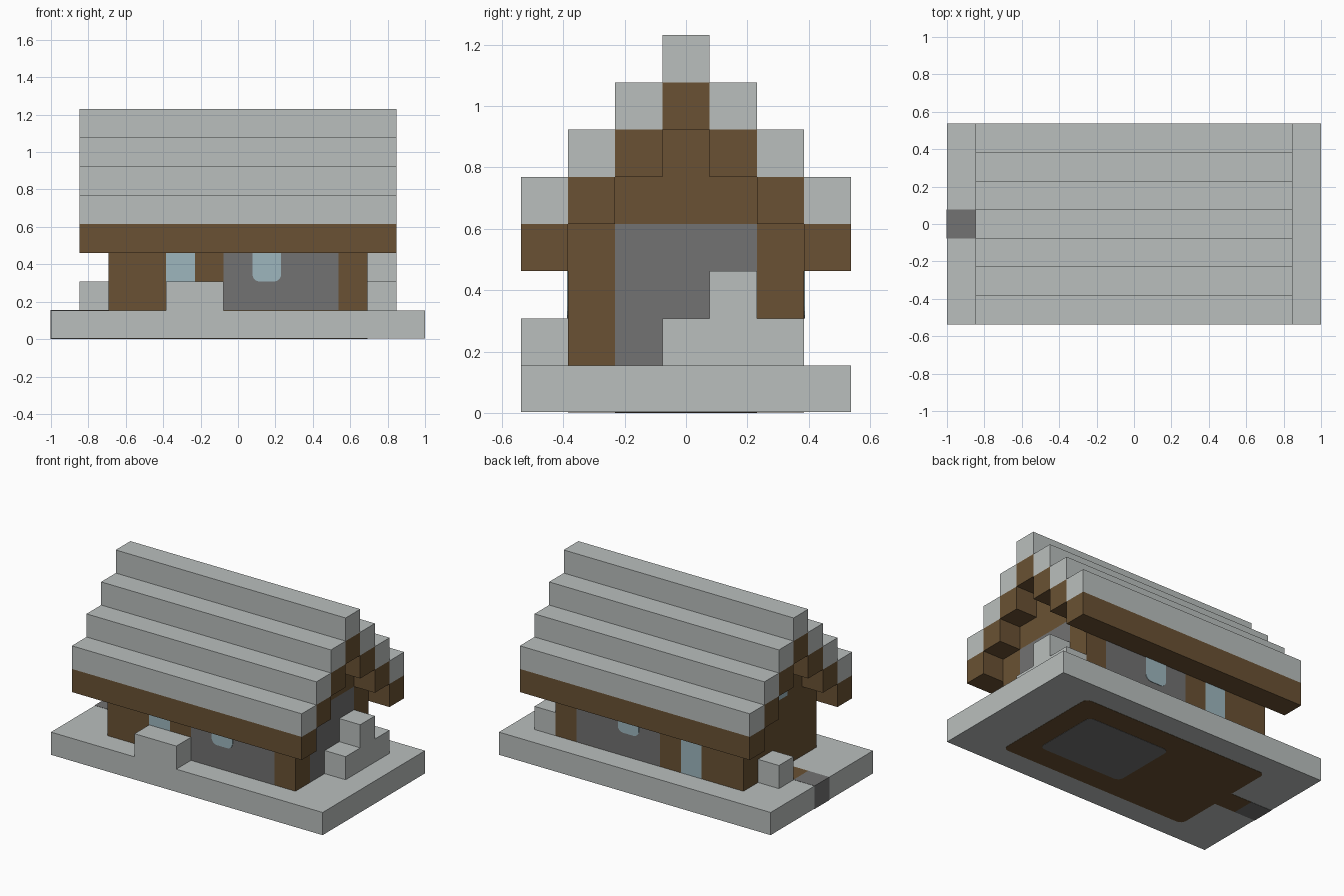
import bpy, bmesh
from mathutils import Vector

if "Cube" in bpy.data.objects:
    bpy.data.objects.remove(bpy.data.objects["Cube"], do_unlink=True)

U = 2 / 13      # one building block
E = 0.0015      # how far painted plates stand proud


def material(name, rgb):
    m = bpy.data.materials.new(name)
    m.use_nodes = True
    m.diffuse_color = (*rgb, 1)
    bsdf = m.node_tree.nodes["Principled BSDF"]
    bsdf.inputs["Base Color"].default_value = (*rgb, 1)
    bsdf.inputs["Roughness"].default_value = 0.9
    return m


STONE = material("light_stone", (0.49, 0.52, 0.51))
SLATE = material("dark_stone", (0.168, 0.168, 0.168))
WOOD = material("brown_wood", (0.144, 0.083, 0.033))
GLASS = material("pale_glass", (0.337, 0.468, 0.515))


def solid(name, mat, lo, hi, rounded=None, radius=0.25 * U):
    """Box between two corners; edges picked by a rule may be rounded."""
    lo, hi = Vector(lo), Vector(hi)
    bm = bmesh.new()
    bmesh.ops.create_cube(bm, size=1)
    for v in bm.verts:
        v.co = (lo + hi) / 2 + v.co * (hi - lo)
    if rounded:
        edges = [e for e in bm.edges if rounded(*e.verts)]
        bmesh.ops.bevel(bm, geom=edges, offset=radius, segments=4,
                        profile=0.5, affect='EDGES')
    mesh = bpy.data.meshes.new(name)
    bm.to_mesh(mesh)
    bm.free()
    mesh.materials.append(mat)
    ob = bpy.data.objects.new(name, mesh)
    bpy.context.collection.objects.link(ob)
    return ob


def blocks(name, mat, x, y, z):
    """Box covering inclusive ranges of blocks, x and y counted from the centre."""
    return solid(name, mat,
                 ((x[0] - .5) * U, (y[0] - .5) * U, z[0] * U),
                 ((x[1] + .5) * U, (y[1] + .5) * U, (z[1] + 1) * U))


def upright(a, b):
    return abs(a.co.z - b.co.z) > U / 2


# Ground slab with the floor and path set into it
solid("ground_slab", STONE, (-1, -3.5 * U, 2 * E), (1, 3.5 * U, U))
solid("wood_floor", WOOD, (-4.5 * U, -2.5 * U, E), (4.5 * U, 2.5 * U, U + E / 2), upright)
solid("hearth_floor", SLATE, (-.5 * U, -1.5 * U, 0), (3.5 * U, 1.5 * U, U + E), upright)
solid("path_wood", WOOD, (-5.5 * U, -.5 * U, E), (-4.5 * U, .5 * U, U + E))
solid("path_stone", SLATE, (-1 - E, -.5 * U, E), (-5.5 * U, .5 * U, U + E))

# Long walls, same on both sides
for s, side in ((-1, "front"), (1, "back")):
    row = (2 * s, 2 * s)
    blocks(side + "_wall_wood", WOOD, (-4, -3), row, (1, 2))
    blocks(side + "_tall_window", GLASS, (-2, -2), row, (1, 2))
    blocks(side + "_post", WOOD, (-1, -1), row, (1, 2))
    blocks(side + "_wall_stone", SLATE, (0, 3), row, (1, 2))
    blocks(side + "_corner_post", WOOD, (4, 4), row, (1, 2))
    blocks(side + "_wall_plate", WOOD, (-4, 4), row, (3, 3))
    # small window with rounded lower corners
    face = s * 2.5 * U
    low = lambda a, b: (abs(a.co.y - b.co.y) > E and a.co.z < 2.5 * U and b.co.z < 2.5 * U)
    solid(side + "_small_window", GLASS, (.5 * U, face - 2 * E, 2 * U),
          (1.5 * U, face + 2 * E, 3 * U), low)

# End walls and stepped gables
blocks("left_wall_stone", SLATE, (4, 4), (-1, 1), (1, 3))
blocks("left_gable_lower", WOOD, (4, 4), (-1, 1), (4, 4))
blocks("right_wall", WOOD, (-4, -4), (-1, 1), (1, 3))
for s in (-1, 1):
    blocks("right_gable_side", WOOD, (-4, -4), (s, s), (4, 4))
blocks("gable_window", GLASS, (-4, -4), (0, 0), (4, 4))
for x in (-4, 4):
    blocks("gable_upper", WOOD, (x, x), (0, 0), (5, 5))

# Stepped roof: a stone course over a wooden beam on every step
for step in range(4):
    for y in sorted({step - 3, 3 - step}):
        blocks("roof_beam", WOOD, (-5, 5), (y, y), (3 + step, 3 + step))
        blocks("roof_course", STONE, (-5, 5), (y, y), (4 + step, 4 + step))

# Loose stones around the house
blocks("front_stone", STONE, (-2, -1), (-3, -3), (1, 1))
blocks("right_stone", STONE, (-5, -5), (1, 1), (1, 1))
blocks("left_stone_row", STONE, (5, 5), (0, 2), (1, 1))
blocks("left_stone_top", STONE, (5, 5), (1, 1), (2, 2))
